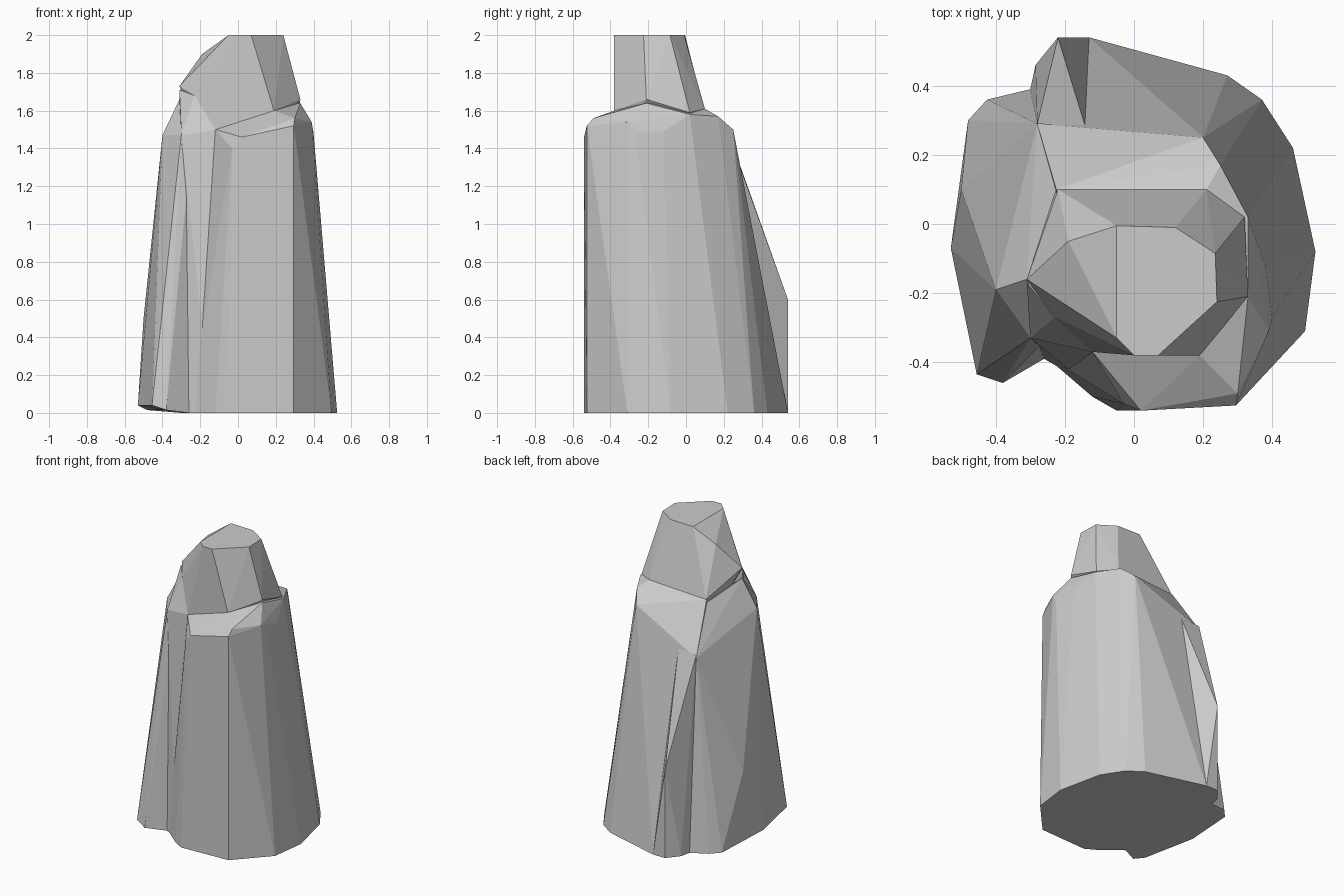
import bpy, bmesh


def chunk(name, points):
    """Faceted stone block: the convex hull of a few corner points."""
    bm = bmesh.new()
    for p in points:
        bm.verts.new(p)
    res = bmesh.ops.convex_hull(bm, input=bm.verts[:])
    loose = {g for g in res["geom_interior"] + res["geom_unused"]
             if isinstance(g, bmesh.types.BMVert)}
    bmesh.ops.delete(bm, geom=list(loose), context='VERTS')
    bmesh.ops.dissolve_limit(bm, angle_limit=0.08, verts=bm.verts[:], edges=bm.edges[:])
    bmesh.ops.recalc_face_normals(bm, faces=bm.faces[:])
    me = bpy.data.meshes.new(name)
    bm.to_mesh(me)
    bm.free()
    ob = bpy.data.objects.new(name, me)
    bpy.context.collection.objects.link(ob)
    return ob


def at(z, *xy):
    return [(x, y, z) for x, y in xy]


# Main tapering pillar with sloped shoulder
chunk("main_pillar",
      at(0, (-.22, .54), (-.13, .54), (.27, .43), (.37, .36), (.46, .22),
         (.525, -.08), (.495, -.31), (.295, -.525), (.02, -.54), (-.05, -.54),
         (-.12, -.50), (-.26, -.38), (-.30, .39))
      + [(-.28, .29, 1.28), (-.14, .28, 1.32), (.20, .25, 1.5), (.25, .17, 1.57),
         (.33, .02, 1.58), (.38, -.12, 1.49), (.40, -.27, 1.48),
         (.39, -.31, 1.54), (.30, -.49, 1.56), (.295, -.525, 1.52),
         (.02, -.54, 1.46), (-.03, -.52, 1.40), (-.12, -.37, 1.5),
         (.19, -.38, 1.6), (.33, -.21, 1.64), (.21, .10, 1.61), (-.225, .10, 1.59)])

# Narrow fin standing out at the back
chunk("back_fin",
      at(0, (-.22, .54), (-.13, .54), (-.285, .46), (-.30, .39), (-.1, .3))
      + [(-.22, .54, .6), (-.28, .29, 1.3), (-.14, .28, 1.32)])

# Leaning slab on the left side
chunk("side_slab",
      at(.04, (-.53, -.07), (-.455, -.435))
      + at(.015, (-.38, -.46), (-.48, .30), (-.425, .36))
      + at(0, (-.26, -.39), (-.30, .39), (0, .2), (0, -.2))
      + [(-.50, .10, .5), (-.40, -.19, 1.47), (-.30, -.33, 1.47),
         (-.25, -.33, 1.40), (-.31, -.16, 1.66), (-.225, .10, 1.57),
         (-.28, .29, 1.28), (-.1, 0, 1.5)])

# Recessed face joining slab and pillar at the front
chunk("front_recess",
      at(0, (-.26, -.39), (-.14, -.46), (-.1, -.2))
      + at(1.4, (-.25, -.33), (-.15, -.36), (-.1, -.2))
      + [(-.12, -.37, 1.5), (-.30, -.33, 1.47), (-.23, -.27, 1.68),
         (-.31, -.17, 1.71), (-.1, -.2, 1.7)])

# Narrow peak with a flat top
chunk("peak",
      at(2, (-.05, -.005), (.12, -.01), (.235, -.085), (.24, -.225),
         (.07, -.38), (0, -.38), (-.05, -.33))
      + [(.19, -.38, 1.6), (.33, -.21, 1.66), (.32, .02, 1.59), (.21, .10, 1.61),
         (-.22, .10, 1.59), (-.19, -.05, 1.9), (-.31, -.16, 1.73),
         (-.23, -.27, 1.68), (-.12, -.37, 1.5),
         (.2, 0, 1.45), (-.2, 0, 1.45), (.15, -.35, 1.45)])
